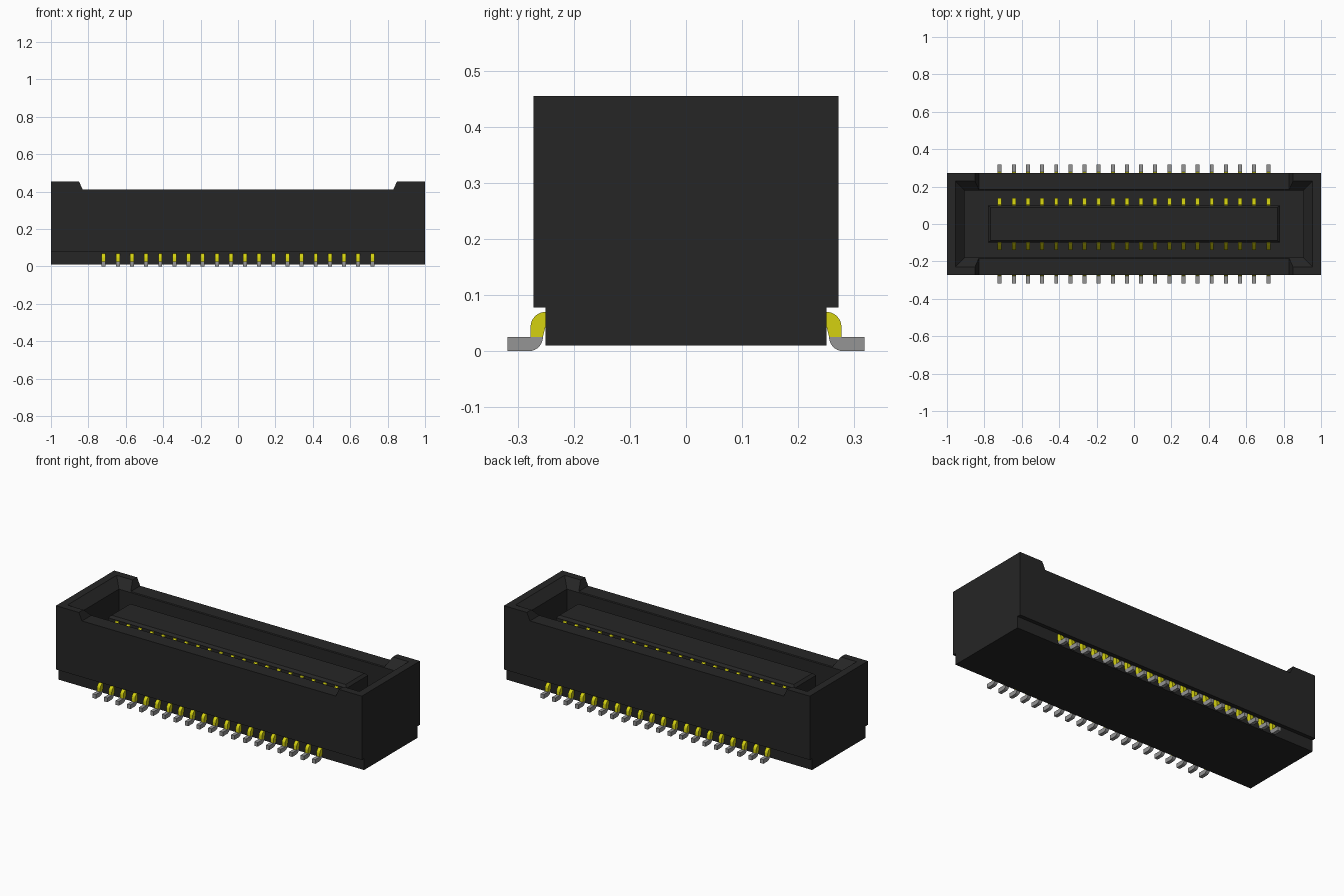
import bpy, bmesh, math

cube = bpy.data.objects.get("Cube")
if cube:
    bpy.data.objects.remove(cube, do_unlink=True)


def material(name, rgb):
    m = bpy.data.materials.new(name)
    m.use_nodes = True
    m.diffuse_color = (*rgb, 1)
    m.node_tree.nodes["Principled BSDF"].inputs["Base Color"].default_value = (*rgb, 1)
    return m


BLACK = material("black plastic", (0.019, 0.019, 0.019))
GOLD = material("gold plating", (0.66, 0.64, 0.005))
TIN = material("grey solder tin", (0.30, 0.30, 0.30))


def finish(name, bm, mat):
    bmesh.ops.recalc_face_normals(bm, faces=bm.faces)
    me = bpy.data.meshes.new(name)
    bm.to_mesh(me)
    bm.free()
    me.materials.append(mat)
    ob = bpy.data.objects.new(name, me)
    bpy.context.collection.objects.link(ob)
    return ob


def loft(bm, a, b):
    """Closed solid between two matching loops of points."""
    va = [bm.verts.new(p) for p in a]
    vb = [bm.verts.new(p) for p in b]
    bm.faces.new(va)
    bm.faces.new(vb[::-1])
    n = len(va)
    for i in range(n):
        j = (i + 1) % n
        bm.faces.new((va[i], vb[i], vb[j], va[j]))


def prism_x(bm, profile, x0, x1, side=1):
    """Extrude a (y, z) profile along x; side mirrors it in y."""
    loft(bm, [(x0, y * side, z) for y, z in profile],
         [(x1, y * side, z) for y, z in profile])


def rect(hx, hy, z):
    return [(-hx, -hy, z), (hx, -hy, z), (hx, hy, z), (-hx, hy, z)]


def arc(cy, cz, r, a0, a1, n=8):
    angles = [math.radians(a0 + (a1 - a0) * i / n) for i in range(n + 1)]
    return [(cy + r * math.cos(t), cz + r * math.sin(t)) for t in angles]


# Housing: stepped block
FLOOR = 0.12
bm = bmesh.new()
prism_x(bm, [(-0.25, 0.01), (0.25, 0.01), (0.25, 0.078), (0.272, 0.078),
             (0.272, 0.455), (-0.272, 0.455), (-0.272, 0.078), (-0.25, 0.078)], -1, 1)
housing = finish("housing", bm, BLACK)

# Cutters: cavity, its chamfered mouth, and the lowered long walls
cutters = []
bm = bmesh.new()
loft(bm, rect(0.905, 0.18, FLOOR), rect(0.905, 0.18, 0.6))
cutters.append(finish("cavity_cutter", bm, BLACK))
bm = bmesh.new()
loft(bm, rect(0.899, 0.174, 0.40), rect(0.965, 0.24, 0.465))
cutters.append(finish("mouth_cutter", bm, BLACK))
bm = bmesh.new()
trapezoid = [(-0.83, 0.41), (0.83, 0.41), (0.855, 0.465), (-0.855, 0.465)]
loft(bm, [(x, -0.4, z) for x, z in trapezoid], [(x, 0.4, z) for x, z in trapezoid])
cutters.append(finish("wall_cutter", bm, BLACK))

bpy.context.view_layer.objects.active = housing
for c in cutters:
    c.hide_render = True
    mod = housing.modifiers.new(c.name, 'BOOLEAN')
    mod.operation = 'DIFFERENCE'
    mod.solver = 'EXACT'
    mod.object = c
    bpy.ops.object.modifier_apply(modifier=mod.name)
    bpy.data.objects.remove(c, do_unlink=True)

# Central tongue with a chamfered top
bm = bmesh.new()
loft(bm, rect(0.78, 0.10, FLOOR - 0.01), rect(0.78, 0.10, 0.377))
loft(bm, rect(0.78, 0.10, 0.377), rect(0.766, 0.088, 0.391))
bmesh.ops.remove_doubles(bm, verts=bm.verts, dist=1e-5)
inner = [f for f in bm.faces if all(abs(v.co.z - 0.377) < 1e-4 for v in f.verts)]
bmesh.ops.delete(bm, geom=inner, context='FACES_ONLY')
finish("tongue", bm, BLACK)

# Contacts and leads: twenty per row, both rows
COUNT, HALF_SPAN, HALF_W = 20, 0.718, 0.0105
xs = [-HALF_SPAN + 2 * HALF_SPAN * i / (COUNT - 1) for i in range(COUNT)]
contact = [(0.095, FLOOR - 0.01), (0.115, FLOOR - 0.01), (0.14, 0.325),
           (0.132, 0.345), (0.105, 0.374), (0.095, 0.374)]
shoulder = ([(0.24, 0.07)] + arc(0.25, 0.043, 0.027, 90, 0)
            + [(0.277, 0.025), (0.255, 0.025), (0.25, 0.045), (0.24, 0.045)])
foot = [(0.277, 0.025), (0.318, 0.025), (0.318, 0.0)] + arc(0.28, 0.025, 0.025, 270, 180)

for side, row in ((-1, "front"), (1, "back")):
    for part, profile, mat in (("contacts", contact, GOLD),
                               ("lead_shoulders", shoulder, GOLD),
                               ("solder_feet", foot, TIN)):
        bm = bmesh.new()
        for x in xs:
            prism_x(bm, profile, x - HALF_W, x + HALF_W, side)
        ob = finish(f"{row}_{part}", bm, mat)
        bpy.ops.object.select_all(action='DESELECT')
        ob.select_set(True)
        bpy.context.view_layer.objects.active = ob
        bpy.ops.object.shade_smooth_by_angle(angle=math.radians(25))
